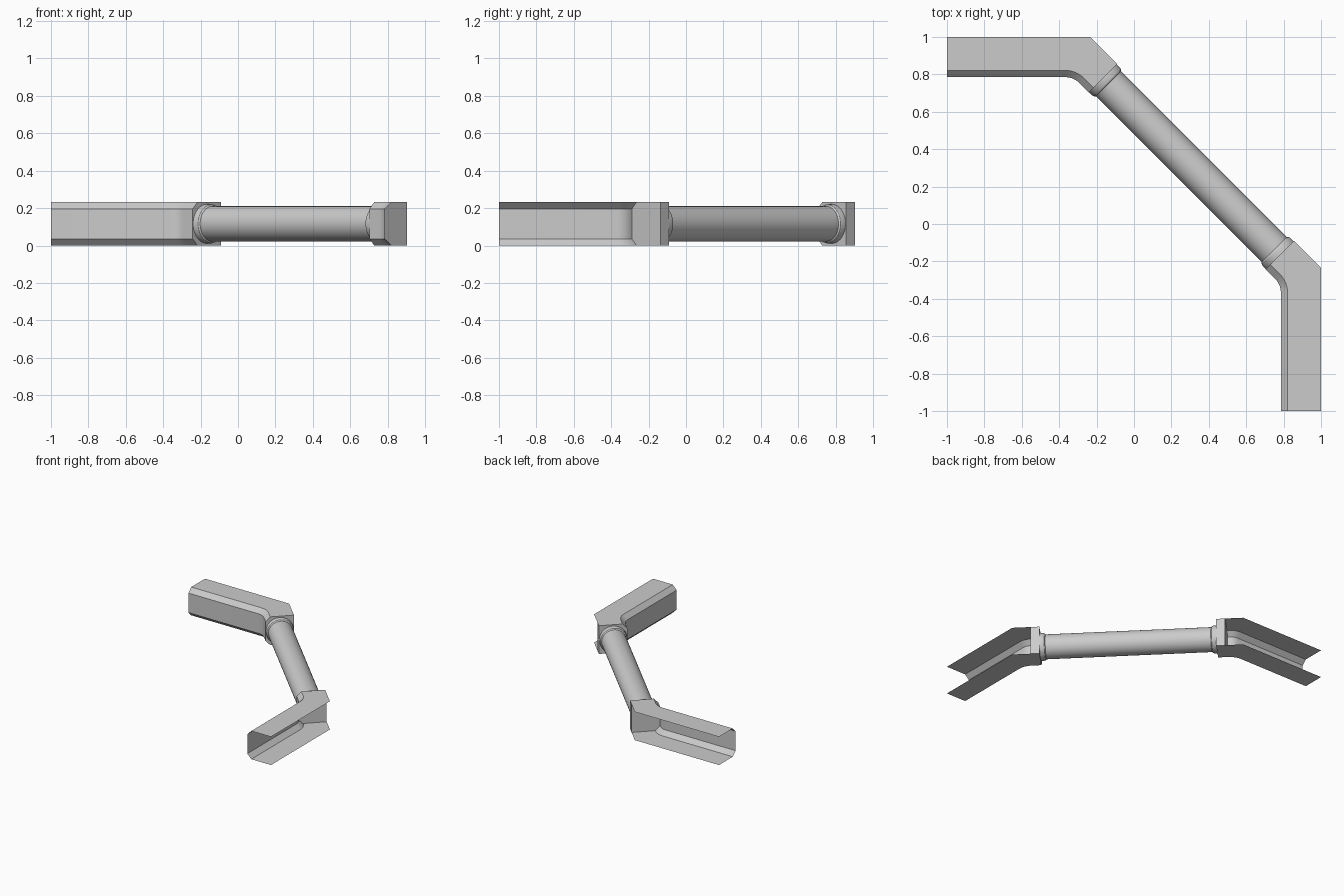
import bpy, bmesh
from math import sin, cos, tan, pi, sqrt, radians
from mathutils import Matrix, Vector

cube = bpy.data.objects.get("Cube")
if cube:
    bpy.data.objects.remove(cube, do_unlink=True)

grey = bpy.data.materials.new("light grey")
grey.use_nodes = True
grey.diffuse_color = (0.6, 0.6, 0.6, 1)
grey.node_tree.nodes["Principled BSDF"].inputs["Base Color"].default_value = (0.6, 0.6, 0.6, 1)

HEIGHT, WIDTH, CHAMFER = 0.232, 0.215, 0.036
CORNER_X = -0.235              # outer corner of the bend
BEND_R, STEPS = 0.1, 6         # rounding on the inside of the bend
END, PLATE = 0.945, 1.04       # end cap faces, as y - x
MID = CORNER_X + 1 - WIDTH / sqrt(2)   # rail axis, as x + y


def finish(bm, name, swap=False, up=False):
    """Turn a bmesh into a shaded object, optionally mirrored across the x = y line."""
    if swap:
        for v in bm.verts:
            v.co.x, v.co.y = v.co.y, v.co.x
    bmesh.ops.remove_doubles(bm, verts=bm.verts, dist=1e-5)
    bmesh.ops.recalc_face_normals(bm, faces=bm.faces)
    bm.normal_update()
    # open sheets: make the top flange face upward
    top = max(bm.faces, key=lambda f: f.calc_center_median().z)
    if up and top.normal.z < 0:
        bmesh.ops.reverse_faces(bm, faces=bm.faces)
    mesh = bpy.data.meshes.new(name)
    bm.to_mesh(mesh)
    bm.free()
    mesh.materials.append(grey)
    ob = bpy.data.objects.new(name, mesh)
    bpy.context.collection.objects.link(ob)
    bpy.ops.object.select_all(action='DESELECT')
    ob.select_set(True)
    bpy.context.view_layer.objects.active = ob
    bpy.ops.object.shade_smooth_by_angle(angle=radians(30))
    return ob


def diagonal(s, d):
    """Point with x + y = s and y - x = d."""
    return ((s - d) / 2, (s + d) / 2)


def inner_line(inset):
    """Plan line along the inside of the bend, moved outward by inset."""
    cx = CORNER_X - (WIDTH + BEND_R) * tan(pi / 8)
    cy = 1 - WIDTH - BEND_R
    r = BEND_R + inset
    arc = [(cx + r * sin(a), cy + r * cos(a))
           for a in (i * pi / 4 / STEPS for i in range(STEPS + 1))]
    s = CORNER_X + 1 - (WIDTH - inset) * sqrt(2)
    return [(-1, cy + r)] + arc + [diagonal(s, END)]


def channel(name, swap):
    """Thin bent channel, open on its outer side."""
    bm = bmesh.new()
    web, lip = inner_line(0), inner_line(CHAMFER)
    outer = [diagonal(CORNER_X + 1, END), (CORNER_X, 1), (-1, 1)]
    rows = [(lip, 0), (web, CHAMFER), (web, HEIGHT - CHAMFER), (lip, HEIGHT)]
    grid = [[bm.verts.new((x, y, z)) for x, y in line] for line, z in rows]
    for a, b in zip(grid, grid[1:]):
        for i in range(len(a) - 1):
            bm.faces.new((a[i], a[i + 1], b[i + 1], b[i]))
    for row, z in ((grid[0], 0), (grid[-1], HEIGHT)):
        bm.faces.new(row + [bm.verts.new((x, y, z)) for x, y in outer])
    finish(bm, name, swap, up=True)


def end_block(name, swap):
    """Solid block closing the channel where the tube enters."""
    bm = bmesh.new()
    s_out, s_in = CORNER_X + 1, CORNER_X + 1 - WIDTH * sqrt(2)
    s_lip = s_in + CHAMFER * sqrt(2)
    section = [(s_out, 0), (s_lip, 0), (s_in, CHAMFER),
               (s_in, HEIGHT - CHAMFER), (s_lip, HEIGHT), (s_out, HEIGHT)]
    rings = [[bm.verts.new((*diagonal(s, d), z)) for s, z in section] for d in (END, PLATE)]
    for ring in rings:
        bm.faces.new(ring)
    for i in range(len(section)):
        j = (i + 1) % len(section)
        bm.faces.new((rings[0][i], rings[0][j], rings[1][j], rings[1][i]))
    finish(bm, name, swap)


def lathe(name, profile, swap=False, sides=48):
    """Round part about the rail axis; profile holds (y - x, radius)."""
    bm = bmesh.new()
    across = Vector((1, 1, 0)).normalized()
    rings = []
    for d, r in profile:
        centre = Vector((*diagonal(MID, d), HEIGHT / 2))
        rings.append([bm.verts.new(centre + across * r * cos(a) + Vector((0, 0, r * sin(a))))
                      for a in (2 * pi * i / sides for i in range(sides))])
    for a, b in zip(rings, rings[1:]):
        for i in range(sides):
            j = (i + 1) % sides
            bm.faces.new((a[i], a[j], b[j], b[i]))
    finish(bm, name, swap)


# Mirrored end pieces
for side, swap in (("back", False), ("left", True)):
    channel(side + "_channel", swap)
    end_block(side + "_end_block", swap)
    lathe(side + "_collar", [(END, 0.105), (0.912, 0.105), (0.895, 0.102), (0.885, 0.094)], swap)

# Round rail between them
lathe("round_rail", [(-END, 0.094), (END, 0.094)])
